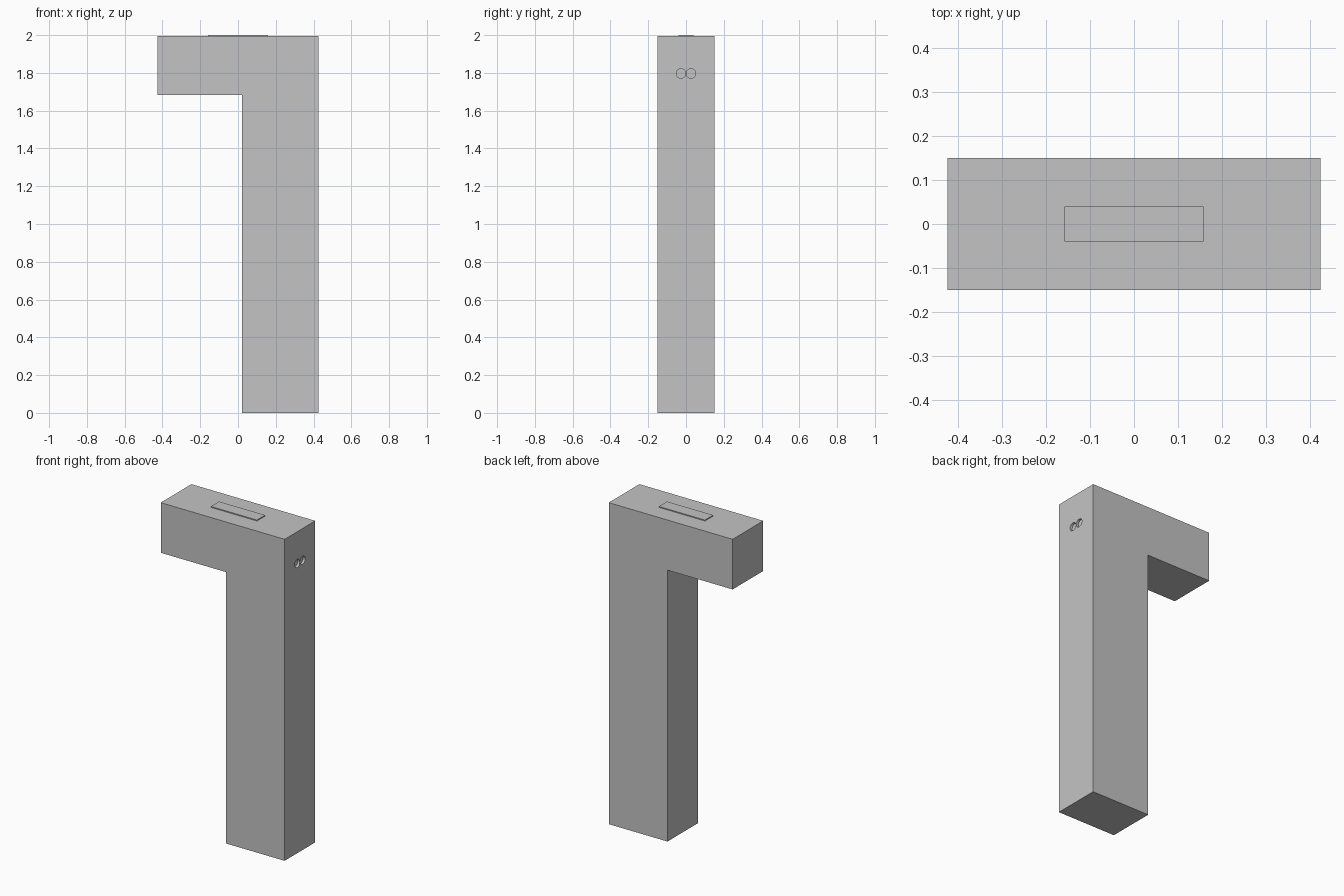
import bpy, bmesh
from math import pi

cube = bpy.data.objects.get("Cube")
if cube:
    bpy.data.objects.remove(cube, do_unlink=True)

HALF_WIDTH, HALF_DEPTH = 0.425, 0.15
TOP, ARM_BOTTOM, POST_INNER = 1.994, 1.683, 0.022
HOLE_RADIUS, HOLE_DEPTH = 0.025, 0.015

grey = bpy.data.materials.new("plain grey")
grey.use_nodes = True
colour = (0.55, 0.55, 0.55, 1)
grey.diffuse_color = colour
grey.node_tree.nodes["Principled BSDF"].inputs["Base Color"].default_value = colour


def prism(name, outline, y0, y1):
    """Extrude an outline of (x, z) points along y."""
    bm = bmesh.new()
    face = bm.faces.new([bm.verts.new((x, y0, z)) for x, z in outline])
    ext = bmesh.ops.extrude_face_region(bm, geom=[face])
    verts = [v for v in ext["geom"] if isinstance(v, bmesh.types.BMVert)]
    bmesh.ops.translate(bm, vec=(0, y1 - y0, 0), verts=verts)
    bmesh.ops.recalc_face_normals(bm, faces=bm.faces)
    mesh = bpy.data.meshes.new(name)
    bm.to_mesh(mesh)
    bm.free()
    mesh.materials.append(grey)
    obj = bpy.data.objects.new(name, mesh)
    bpy.context.collection.objects.link(obj)
    return obj


# Post with an overhanging arm, as one solid
body = prism("post_and_arm", [
    (-HALF_WIDTH, TOP), (-HALF_WIDTH, ARM_BOTTOM), (POST_INNER, ARM_BOTTOM),
    (POST_INNER, 0), (HALF_WIDTH, 0), (HALF_WIDTH, TOP)], -HALF_DEPTH, HALF_DEPTH)

# Pair of shallow round sockets in the side of the post
for side in (-1, 1):
    bpy.ops.mesh.primitive_cylinder_add(
        vertices=32, radius=HOLE_RADIUS, depth=2 * HOLE_DEPTH,
        location=(HALF_WIDTH, side * 0.0265, 1.797), rotation=(0, pi / 2, 0))
    cutter = bpy.context.object
    cutter.name = "socket_cutter"
    cutter.hide_render = True
    cutter.data.materials.append(grey)
    cut = body.modifiers.new("socket", 'BOOLEAN')
    cut.operation, cut.solver, cut.object = 'DIFFERENCE', 'EXACT', cutter
    bpy.context.view_layer.objects.active = body
    bpy.ops.object.modifier_apply(modifier=cut.name)
    bpy.data.objects.remove(cutter, do_unlink=True)

# Thin raised strip on the top
prism("top_strip", [(-0.158, TOP), (0.158, TOP), (0.158, 2), (-0.158, 2)], -0.04, 0.04)
